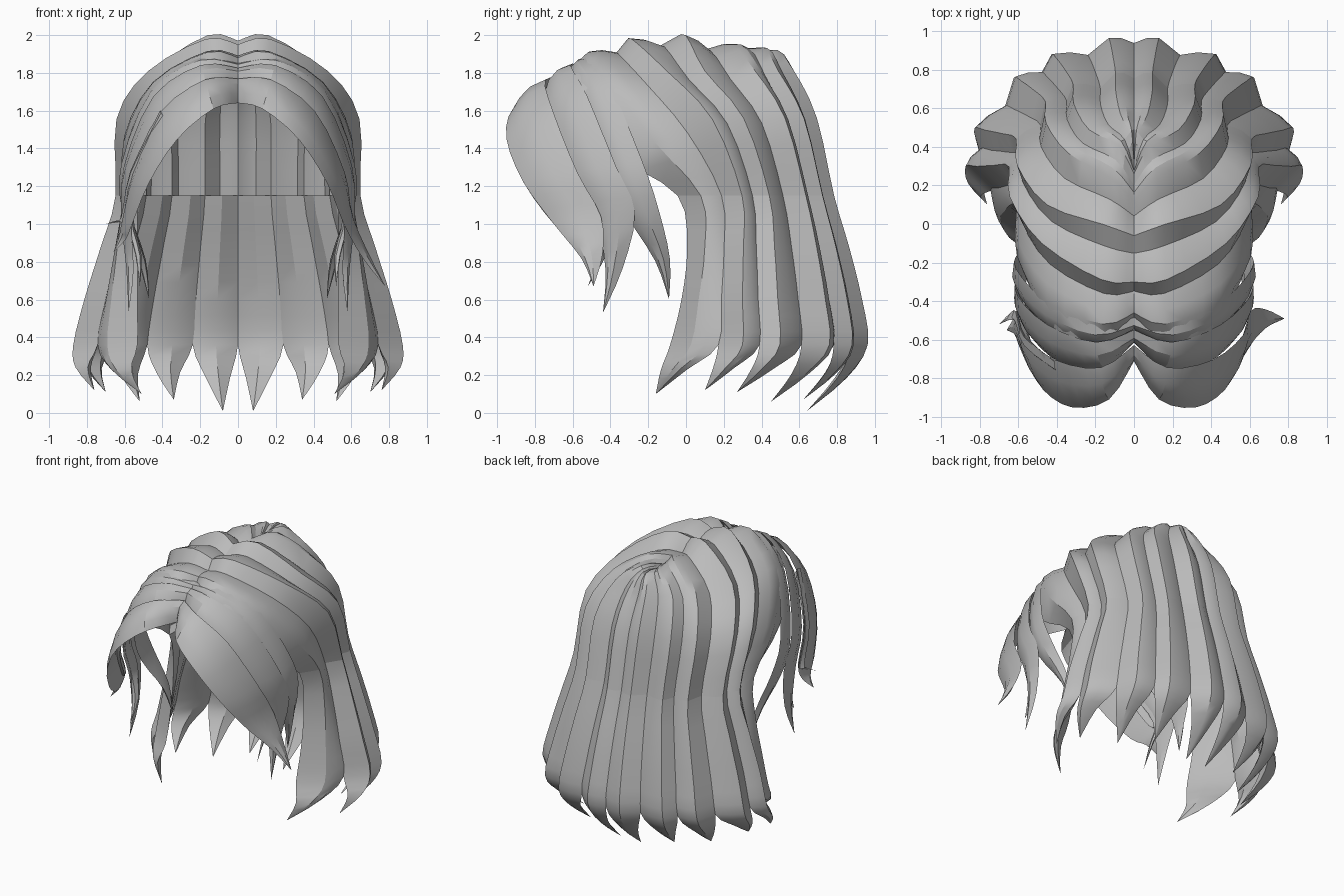
import bpy, bmesh, math
from mathutils import Vector as V

if "Cube" in bpy.data.objects:
    bpy.data.objects.remove(bpy.data.objects["Cube"])

grey = bpy.data.materials.new("hair_grey")
grey.diffuse_color = (0.5, 0.5, 0.5, 1)
grey.use_nodes = True
grey.node_tree.nodes["Principled BSDF"].inputs["Base Color"].default_value = grey.diffuse_color
STEPS = 3  # smoothing steps between path points


def push(p, d):
    """Move a point away from the head centre (negative d = inward)."""
    return p + (p - V((0, 0, min(p.z, 1.2)))).normalized() * d


def blend(a, b, f, d=0.0, fade=()):
    """Path between two paths, pushed in or out except at the tip; fade weakens the first rows."""
    out = []
    for k, (p, q) in enumerate(zip(a, b)):
        w = 0 if k == len(a) - 1 else fade[k] if k < len(fade) else 1
        out.append(push(p.lerp(q, f), d * w))
    return out


def smooth(p, n=STEPS):
    """Catmull-Rom resampling."""
    out = []
    for i in range(len(p) - 1):
        a, b, c, d = p[max(i - 1, 0)], p[i], p[i + 1], p[min(i + 2, len(p) - 1)]
        for k in range(n):
            t = k / n
            out.append(0.5 * (2 * b + (c - a) * t + (2 * a - 5 * b + 4 * c - d) * t * t
                              + (3 * b - a - 3 * c + d) * t ** 3))
    return out + [p[-1].copy()]


def lock(name, outer, inner, start, side):
    """Strand: outer columns, plus inner columns that close its back from row start."""
    bm = bmesh.new()

    def grid(cols, flip):
        vs = [[bm.verts.new((p.x * side, p.y, p.z)) for p in c] for c in cols]
        for a, b in zip(vs, vs[1:]):
            for k in range(len(a) - 1):
                f = [a[k], a[k + 1], b[k + 1], b[k]]
                bm.faces.new(f[::-1] if flip else f)

    out = [smooth(c) for c in outer]
    ins = [smooth(c)[start:] for c in inner]
    grid(out, side < 0)
    grid(ins, side > 0)
    if start:  # lid where the thick part begins
        ring = [c[start] for c in out] + [c[0] for c in ins[-2:0:-1]]
        lid = [bm.verts.new((p.x * side, p.y, p.z)) for p in ring]
        bm.faces.new(lid if side > 0 else lid[::-1])
    bmesh.ops.remove_doubles(bm, verts=bm.verts, dist=0.0008)
    me = bpy.data.meshes.new(name)
    bm.to_mesh(me)
    bm.free()
    me.materials.append(grey)
    ob = bpy.data.objects.new(name, me)
    bpy.context.collection.objects.link(ob)
    bpy.context.view_layer.objects.active = ob
    ob.select_set(True)


# Oval outlines of the long hair: height, half width, centre y, half depth, sway beside the face
OVALS = [(1.81, .48, -.15, .73, 0), (1.56, .645, .1, .6, -.1), (1.15, .65, .26, .53, 0),
         (.88, .73, .26, .61, .05), (.6, .82, .25, .69, .02), (.36, .88, .25, .72, -.04)]


def ridge(angle, part_y, crown_z, tip):
    """Line from the parting over the crown, down the ovals to a tip."""
    s, c = math.sin(math.radians(angle)), math.cos(math.radians(angle))
    front = max(0, (angle - 85) / 40)  # strands beside the face flare less
    pts = [V((0, part_y, crown_z - .03)), V((.17 * s, part_y + .17 * c, crown_z))]
    for k, (z, rx, yc, ry, sway) in enumerate(OVALS):
        p = V((rx * s, yc + ry * c, z))
        if k < 2:
            p.z -= .1 * (k + 1) * front
        elif k > 2:
            p = p.lerp(V((pts[4].x, pts[4].y, z)), front)
        p.y += sway * front
        pts.append(p)
    return pts + [V(tip)]


centre = ridge(0, .32, 1.9, (0, .68, .02))
centre = centre[:2] + [push(p, -.035) for p in centre[2:]]
ridges = [ridge(8.5, .3, 1.92, (.08, .64, .01)),
          ridge(29, .26, 1.93, (.34, .62, .07)),
          ridge(45, .12, 1.95, (.52, .45, .06)),
          ridge(70, -.06, 2.0, (.7, .27, .11)),
          ridge(86, -.3, 1.98, (.76, .1, .12)),
          ridge(110, -.46, 1.91, (.51, -.16, .1))]
face_edge = ridge(125, -.51, 1.83, (.5, -.16, .1))
valleys = [centre]
for i, (a, b) in enumerate(zip(ridges, ridges[1:])):
    valleys.append(blend(a, b, .42, -.055, (0, .2, .6) if i < 2 else (.8,)))
valleys.append(face_edge)

# Rear and front borders of the fringe; its strands lie between them
REAR = [V(p) for p in ((0, -.47, 1.83), (.2, -.5, 1.86), (.45, -.38, 1.7), (.59, -.22, 1.32), (.57, -.14, 1.08))]
FRONT = [V(p) for p in ((0, -.71, 1.64), (.13, -.91, 1.61), (.32, -.95, 1.45), (.47, -.86, 1.22), (.56, -.7, 1.0))]


def fringe_edge(f, lift, tip, skip):
    pts = [push(a.lerp(b, f), lift) for a, b in zip(REAR, FRONT)][skip:]
    return pts + [pts[-1].lerp(tip, .55) + V((-.02, .03, 0)), tip]


def tuck(edge, tip):
    """Gather a strand edge into a rounded, inward curling tip."""
    return edge[:-1] + [push(edge[-2].lerp(tip, .5), .045), tip]


for side, tag in ((1, "right"), (-1, "left")):
    for i, r in enumerate(ridges):
        # both valley edges gather into this strand's own tip
        tip = r[-1]
        lo, top, hi = (tuck(e, tip) for e in (valleys[i], r, valleys[i + 1]))
        lock(f"long_strand_{i + 1}_{tag}", [lo, blend(lo, top, .5, .012), top, hi],
             [lo, blend(lo, hi, .5, -.03), hi], 4 * STEPS, side)

    fringe = [("middle_fringe", .2, .6, .045, (.58, -.44, .53), 0),
              ("rear_fringe", 0, .32, .025, (.47, -.09, .6), 0),
              ("fringe_wisp", .4, .55, 0, (.52, -.52, .67), 2)]
    if side > 0:
        fringe.append(("front_fringe", .5, 1, .05, (.78, -.49, .67), 0))
    else:
        fringe += [("front_fringe", .5, 1, .05, (.66, -.55, .85), 0),
                   ("side_wisp", .5, .68, .06, (.7, -.52, 1.0), 2)]
    for name, f0, f1, lift, tip, skip in fringe:
        up, low = fringe_edge(f0, lift, V(tip), skip), fringe_edge(f1, 0, V(tip), skip)
        lock(f"{name}_{tag}", [up, blend(up, low, .35, .03), blend(up, low, .7, .025), low],
             [up, blend(up, low, .5, -.012), low], 0, side)

bpy.ops.object.shade_smooth_by_angle(angle=math.radians(28))
